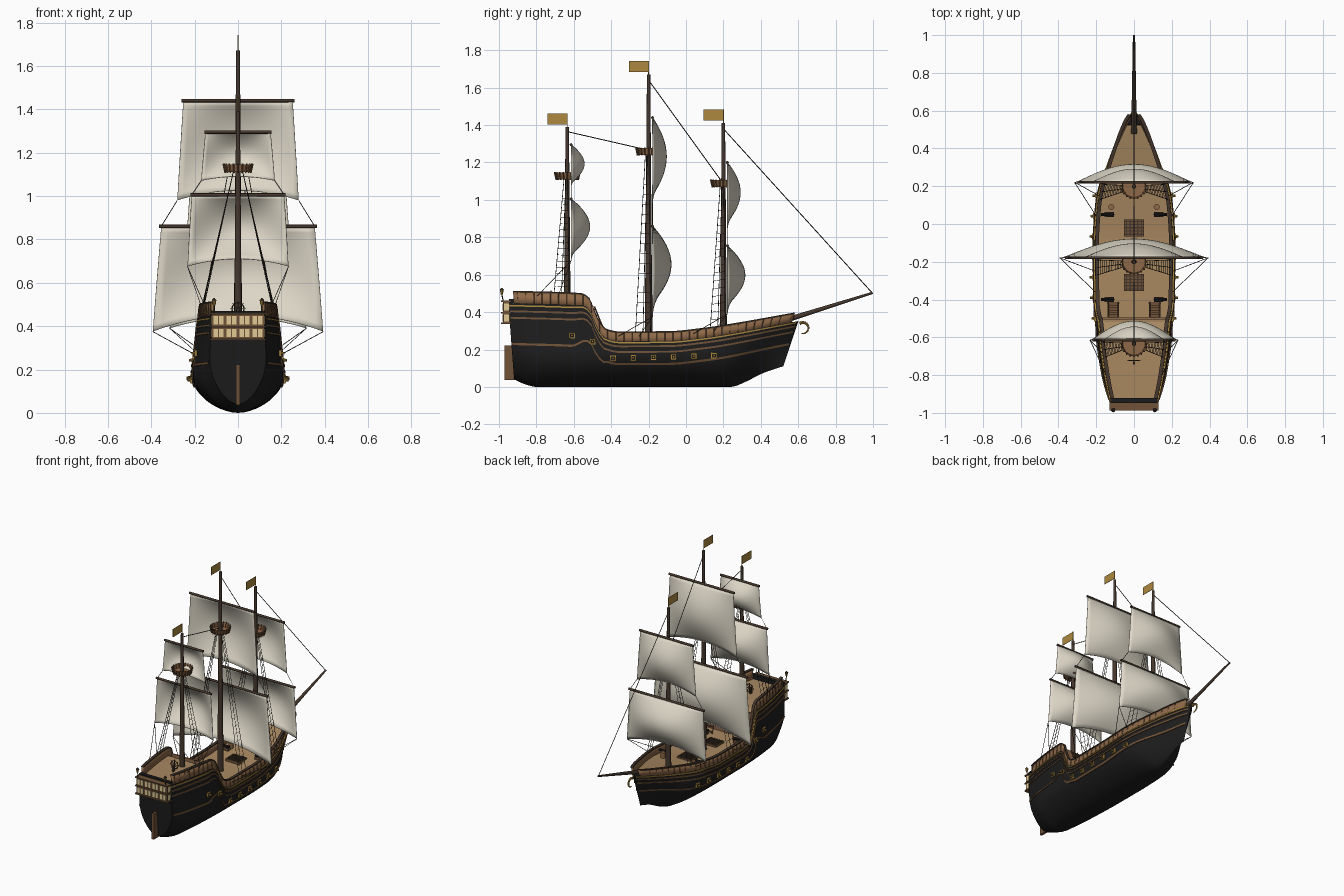
import bpy, bmesh
from math import sin, cos, pi
from mathutils import Vector as V, Matrix

if "Cube" in bpy.data.objects:
    bpy.data.objects.remove(bpy.data.objects["Cube"])

def mat(name, r, g, b):
    m = bpy.data.materials.new(name); m.diffuse_color = (r, g, b, 1); return m
BLACK = mat("black_paint", .012, .012, .012)
PLANK = mat("rail_wood", .27, .14, .065)
DECK = mat("deck_wood", .40, .25, .12)
DARK = mat("dark_wood", .06, .038, .026)
TRIM = mat("trim_wood", .16, .085, .04)
SAIL = mat("canvas", .72, .68, .57)
GOLD = mat("gold", .42, .25, .05)
GLASS = mat("window_glass", .75, .6, .3)
ROPE = mat("rope", .035, .03, .025)

def interp(pts):
    """Monotone smooth curve through (x, value) points."""
    d = [(b[1]-a[1])/(b[0]-a[0]) for a, b in zip(pts, pts[1:])]
    m = [d[0]] + [0 if a*b <= 0 else 2*a*b/(a+b) for a, b in zip(d, d[1:])] + [d[-1]]
    def f(x):
        x = min(max(x, pts[0][0]), pts[-1][0])
        i = max(k for k in range(len(d)) if pts[k][0] <= x)
        h = pts[i+1][0]-pts[i][0]; t = (x-pts[i][0])/h
        return ((1+2*t)*(1-t)**2*pts[i][1] + t*(1-t)**2*h*m[i]
                + t*t*(3-2*t)*pts[i+1][1] + t*t*(t-1)*h*m[i+1])
    return f

# Hull lines: sheer height, keel height, half breadth
sheer = interp([(-.95,.51),(-.56,.497),(-.52,.475),(-.47,.36),(-.43,.308),(-.36,.292),(-.1,.293),(.1,.312),(.3,.343),(.55,.39),(.6,.40)])
keel = interp([(-.95,.04),(-.88,.015),(-.8,0),(.25,0),(.38,.03),(.48,.07),(.6,.11)])
plan = interp([(-.95,.135),(-.8,.17),(-.6,.2),(-.4,.212),(-.1,.214),(.1,.203),(.2,.183),(.3,.15),(.4,.112),(.5,.07),(.56,.037),(.6,0)])
aft = interp([(-.6,1),(-.42,0)])
def black_top(s): return sheer(s) - .048 - .014*aft(s)

def hull_pt(s, z, out=0, side=1):
    k = min(max((s-.15)/.45, 0), 1); k = k*k*(3-2*k)
    st = min(max((-.8-s)/.15, 0), 1)
    H, p = .17+.14*k+.06*st, 1.75-.4*k
    q = min(max((z-keel(s))/H, 0), 1)
    x = plan(s)*(1-(1-q)**p)**(1/p)*(1-.13*(1-k)*max(z-.17, 0)/.33)
    return V((side*max(x+out, 0), s-k*.08*(.35-z)/.24+st*.03*(.45-z)/.4, z))

def finish(name, bm, m, smooth=False):
    bmesh.ops.remove_doubles(bm, verts=bm.verts, dist=1e-5)
    bmesh.ops.recalc_face_normals(bm, faces=bm.faces)
    me = bpy.data.meshes.new(name); bm.to_mesh(me); bm.free()
    me.materials.append(m)
    ob = bpy.data.objects.new(name, me); bpy.context.collection.objects.link(ob)
    if smooth:
        bpy.context.view_layer.objects.active = ob
        ob.select_set(True); bpy.ops.object.shade_smooth_by_angle(angle=.7); ob.select_set(False)
    return ob

def grid(bm, rows, closed=False):
    vs = [[bm.verts.new(p) for p in r] for r in rows]
    for a, b in zip(vs, vs[1:]):
        n = len(a)
        for i in range(n if closed else n-1):
            bm.faces.new((a[i], a[(i+1) % n], b[(i+1) % n], b[i]))
    return vs

def tube(bm, a, b, r1, r2=None, n=8, caps=True):
    a, b = V(a), V(b); d = b-a
    M = Matrix.Translation((a+b)/2) @ d.to_track_quat('Z', 'Y').to_matrix().to_4x4()
    bmesh.ops.create_cone(bm, cap_ends=caps, segments=n, radius1=r1, radius2=r1 if r2 is None else r2, depth=d.length, matrix=M)

def box(bm, c, size):
    bmesh.ops.create_cube(bm, size=1, matrix=Matrix.Translation(c) @ Matrix.Diagonal((*size, 1)))

def solid(ob, t):
    mod = ob.modifiers.new("thickness", 'SOLIDIFY'); mod.thickness = t; mod.offset = 0

def stations(a, b, n): return [a+(b-a)*i/n for i in range(n+1)]

# Hull shell with stern closed
bm = bmesh.new(); rows = []
for s in stations(-.95, .6, 70):
    zs = [keel(s)+(black_top(s)-keel(s))*(i/16)**1.6 for i in range(17)]
    rows.append([hull_pt(s, z, 0, -1) for z in zs[::-1]] + [hull_pt(s, z) for z in zs[1:]])
bm.faces.new(grid(bm, rows)[0])
finish("hull", bm, BLACK, True)

# Decks: raised aft deck, main deck and black bow cap
def deck(name, a, b, zf, m):
    bm = bmesh.new()
    grid(bm, [[hull_pt(s, zf(s), -.003, k) for k in (-1, 1)] for s in stations(a, b, 24)])
    finish(name, bm, m)
deck("aft_deck", -.945, -.5, lambda s: min(black_top(s)-.003, .437), DECK)
deck("main_deck", -.5, .53, lambda s: black_top(max(s, -.36))-.005, DECK)
deck("bow_cap", .53, .6, lambda s: black_top(s)-.001, BLACK)
bm = bmesh.new(); box(bm, (0, -.5, .33), (.37, .01, .2)); finish("aft_bulkhead", bm, PLANK)
bm = bmesh.new(); box(bm, (0, -.935, .455), (.25, .025, .03)); finish("stern_sill", bm, BLACK)

# Bulwarks, rail caps and hull wales
bul, cap, posts = bmesh.new(), bmesh.new(), bmesh.new()
for k in (-1, 1):
    ss = stations(-.92, .565, 70)
    grid(bul, [[hull_pt(s, black_top(s)-.01, -.009, k), hull_pt(s, sheer(s), -.009, k)] for s in ss])
    grid(cap, [[hull_pt(s, sheer(s)+dz, o, k) for o, dz in ((-.018, -.002), (.002, -.002), (.002, .005), (-.018, .005))] for s in ss], True)
    for s in stations(-.9, .5, 32):
        tube(posts, hull_pt(s, black_top(s), -.003, k), hull_pt(s, sheer(s), -.003, k), .0025, n=4)
solid(finish("bulwarks", bul, PLANK, True), .01)
finish("rail_caps", cap, DARK, True)
finish("bulwark_posts", posts, TRIM)
for name, o1, o2, m, h in (("upper_wale", .055, .075, GOLD, .004), ("second_wale", .075, .105, TRIM, .005),
                           ("third_wale", .105, .14, TRIM, .005), ("lower_wale", .17, .28, TRIM, .006)):
    bm = bmesh.new()
    for k in (-1, 1):
        rows = []
        for s in stations(-.945, .59, 70):
            z = sheer(s)-o1-(o2-o1)*aft(s)
            rows.append([hull_pt(s, z+dz, o, k) for o, dz in ((-.004, -h), (.006, -h), (.006, h), (-.004, h))])
        grid(bm, rows, True)
    finish(name, bm, m, True)

# Gun ports with barrels
frames, holes, guns = bmesh.new(), bmesh.new(), bmesh.new()
for y, z in [(-.61,.275), (-.5,.243)] + [(-.39+.108*i, .152+.003*i) for i in range(6)]:
    for k in (-1, 1):
        p = hull_pt(y, z, 0, k)
        box(frames, p, (.018, .032, .032)); box(holes, p, (.021, .02, .02))
        tube(guns, p, p+V((.024*k, 0, 0)), .008, .006)
finish("gun_port_frames", frames, GOLD); finish("gun_port_holes", holes, BLACK); finish("hull_guns", guns, GOLD, True)

# Stern gallery, windows, lanterns and rudder
bm, win = bmesh.new(), bmesh.new()
box(bm, (0, -.958, .397), (.245, .04, .115))
for z in (.34, .397, .457): box(bm, (0, -.963, z), (.258, .05, .008))
for x in (-.09, -.03, .03, .09):
    for z in (.368, .427):
        for dx in (-.012, .012): box(win, (x+dx, -.978, z), (.021, .008, .038))
for k in (-1, 1):
    for z in (.368, .427): box(win, (k*.122, -.96, z), (.006, .025, .038))
finish("stern_gallery", bm, TRIM); finish("stern_windows", win, GLASS)
bm, lg = bmesh.new(), bmesh.new()
for x in (-.11, .11):
    tube(bm, (x, -.975, .45), (x, -.985, .495), .003)
    tube(lg, (x, -.985, .495), (x, -.985, .518), .006, .01); tube(bm, (x, -.985, .518), (x, -.985, .53), .012, .002)
finish("lantern_frames", bm, DARK); finish("lantern_glass", lg, GOLD)
bm = bmesh.new(); box(bm, (0, -.94, .13), (.018, .06, .185)); finish("rudder", bm, TRIM)

# Figurehead scroll
bm = bmesh.new()
pts = [V((0, .625+.03*cos(a), .315+.03*sin(a))) for a in [2.2-.4*i for i in range(11)]]
for i in range(10): tube(bm, pts[i], pts[i+1], .009-.0006*i, .009-.0006*(i+1))
finish("figurehead_scroll", bm, GOLD, True)

# Bowsprit
bm = bmesh.new(); tube(bm, (0, .48, .34), (0, .998, .503), .015, .006, 12); finish("bowsprit", bm, DARK, True)

ropes = bmesh.new()
def rope(a, b, r=.0018): tube(ropes, a, b, r, n=4, caps=False)

# One sail: billowed sheet with arched foot, hung from a yard
def sail(name, y, zt, zb, arch, wt, wb, bulge):
    bm = bmesh.new(); rows = []
    for j in range(17):
        v = j/16; w = wt*.97+(wb-wt*.97)*v
        rows.append([V((w*u, y+bulge*sin(pi*v)**.9*cos(pi*u/2), zt+(zb+arch*(1-u*u)-zt)*v)) for u in stations(-1, 1, 20)])
    grid(bm, rows); solid(finish(name, bm, SAIL, True), .003)
    bm = bmesh.new(); tube(bm, (-wt, y, zt), (wt, y, zt), .008, n=10); finish(name+"_yard", bm, DARK, True)

# Masts: y, base z, top z, radius, nest z, upper sail, lower sail
for name, y, z0, z1, r, zn, up, lo in (
        ("fore", .2, .25, 1.41, .019, 1.07, (1.20, .84, .04, .215, .235, .07), (.755, .39, .05, .30, .315, .095)),
        ("main", -.2, .2, 1.67, .021, 1.24, (1.44, .98, .045, .26, .28, .075), (.86, .375, .075, .365, .393, .10)),
        ("mizzen", -.635, .42, 1.39, .018, 1.11, (1.295, 1.07, .02, .155, .17, .07), (1.005, .675, .035, .22, .233, .10))):
    bm = bmesh.new(); tube(bm, (0, y, z0), (0, y, z1), r, .009, 14); finish(name+"_mast", bm, DARK, True)
    bm = bmesh.new(); box(bm, (0, y-.053, z1+.043), (.003, .106, .058)); tube(bm, (0, y, z1-.01), (0, y, z1+.073), .002, n=6)
    finish(name+"_flag", bm, GOLD)
    # Lookout tub with staves
    bm = bmesh.new(); tube(bm, (0, y, zn), (0, y, zn+.006), .058, .06, 20)
    tube(bm, (0, y, zn), (0, y, zn+.036), .058, .066, 20, caps=False); finish(name+"_lookout", bm, PLANK)
    bm = bmesh.new()
    for i in range(20):
        c, s = cos(i*pi/10), sin(i*pi/10)
        tube(bm, (.059*c, y+.059*s, zn-.003), (.068*c, y+.068*s, zn+.039), .004, n=4)
    finish(name+"_lookout_staves", bm, TRIM)
    ys = y+.021
    sail(name+"_upper_sail", ys, *up); sail(name+"_lower_sail", ys, *lo)
    # Shrouds, ratlines and sheets
    for k in (-1, 1):
        legs = []
        for d in (-.07, -.03, .01):
            foot = hull_pt(y+d, sheer(y+d), -.008, k); head = V((k*.022, y+d*.25, zn))
            rope(foot, head); legs.append((foot, head))
        for i in range(1, 16):
            q = [f.lerp(h, i/18) for f, h in legs]
            rope(q[0], q[1], .0012); rope(q[1], q[2], .0012)
        rope((k*up[4], ys, up[1]), (k*lo[3]*.97, ys, lo[0]))
        for d in (-.16, -.05):
            rope((k*lo[4], ys, lo[1]), hull_pt(y+d, sheer(y+d)-.02, 0, k))

# Stays between mastheads
rope((0, .2, 1.38), (0, .995, .503), .0025)
rope((0, -.2, 1.64), (0, .19, 1.10), .0025)
rope((0, -.635, 1.365), (0, -.22, 1.27), .0025)
finish("rigging", ropes, ROPE)

# Deck fittings: hatches, cannons, barrels, ladders, wheel
bm, gr = bmesh.new(), bmesh.new()
for y in (-.02, -.31):
    z = black_top(max(y, -.36))
    box(bm, (0, y, z), (.105, .09, .018))
    for i in range(5):
        box(gr, (-.04+.02*i, y, z+.011), (.006, .085, .006)); box(gr, (0, y-.034+.017*i, z+.011), (.1, .006, .006))
for k in (-1, 1):
    for i in range(6): box(bm, (k*.11, -.487+.013*i, .415-.032*i), (.05, .014, .006))
    for dx in (-.027, .027): tube(bm, (k*.11+dx, -.49, .43), (k*.11+dx, -.415, .245), .004, n=4)
finish("hatches_and_ladders", bm, TRIM); finish("hatch_gratings", gr, DARK)
gun, car, bar = bmesh.new(), bmesh.new(), bmesh.new()
for k in (-1, 1):
    for y in (.05, -.4):
        z = black_top(max(y, -.36))
        box(car, (k*.13, y, z+.009), (.05, .026, .018))
        tube(gun, (k*.105, y, z+.025), (k*.175, y, z+.028), .011, .007)
    z = black_top(.09)
    tube(bar, (k*.12, .09, z-.005), (k*.12, .09, z+.035), .016, n=12)
finish("deck_cannons", gun, BLACK, True); finish("cannon_carriages", car, TRIM); finish("barrels", bar, PLANK, True)
bm = bmesh.new(); box(bm, (0, -.735, .455), (.012, .015, .05))
for i in range(16):
    p = [V((.028*cos(a), -.722, .48+.028*sin(a))) for a in (i*pi/8, (i+1)*pi/8)]
    tube(bm, p[0], p[1], .003, n=6)
    if i % 2 == 0: tube(bm, (0, -.722, .48), p[0]*1.0+(p[0]-V((0, -.722, .48)))*.3, .002, n=5)
finish("steering_wheel", bm, DARK)

for m in bpy.data.materials:
    if m.users and not m.is_grease_pencil:
        m.use_nodes = True
        m.node_tree.nodes["Principled BSDF"].inputs["Base Color"].default_value = m.diffuse_color
